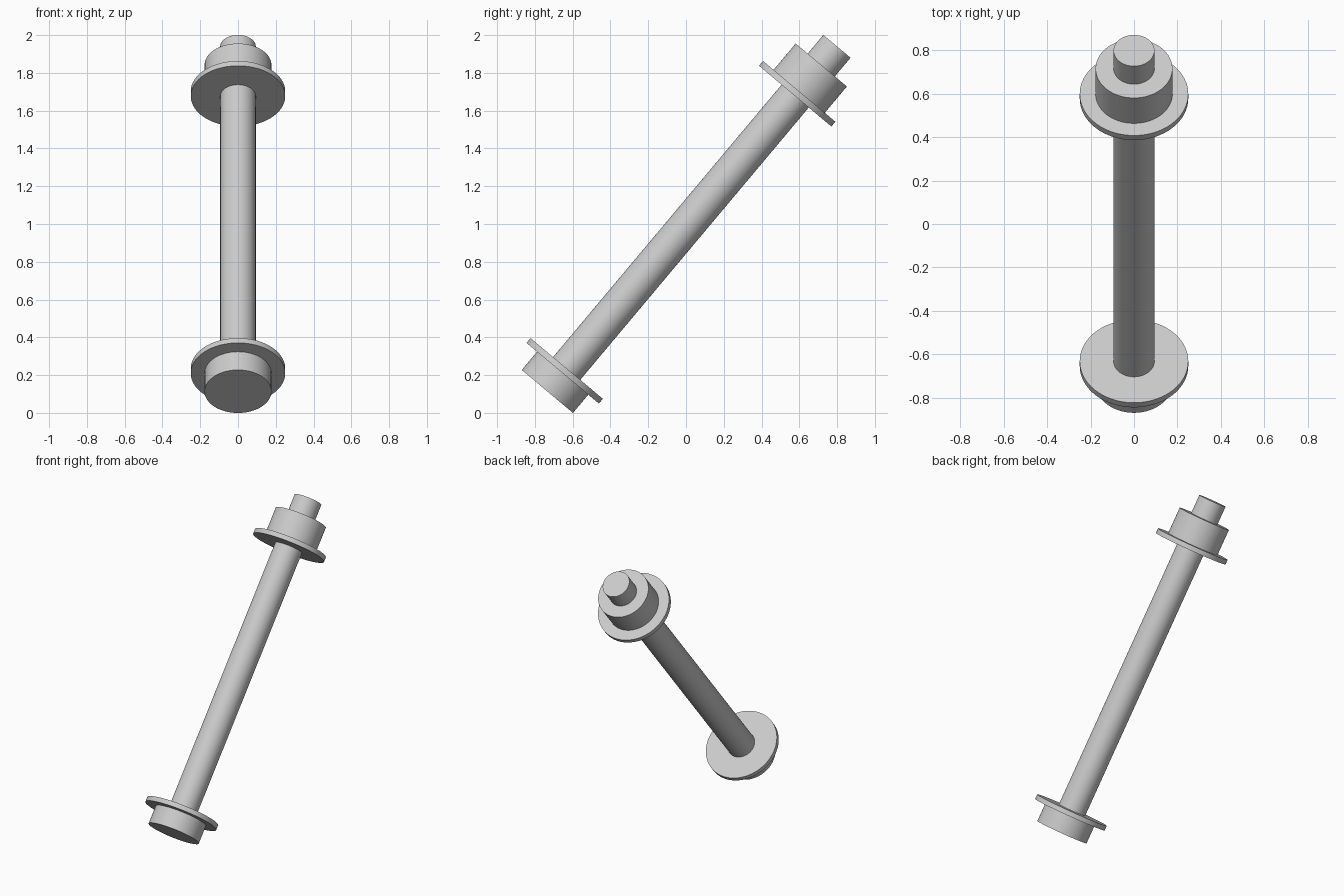
import bpy, math
from mathutils import Matrix, Vector

if "Cube" in bpy.data.objects:
    bpy.data.objects.remove(bpy.data.objects["Cube"])

# Bolt leaning 40 degrees backwards; parts are measured along its axis
TILT = math.radians(40)
BASE = Vector((0, -0.734, 0.1135))
ROT = Matrix.Rotation(-TILT, 4, 'X')

steel = bpy.data.materials.new("light grey steel")
steel.diffuse_color = (0.6, 0.6, 0.6, 1)
steel.use_nodes = True
steel.node_tree.nodes["Principled BSDF"].inputs["Base Color"].default_value = steel.diffuse_color


def disc(name, radius, start, end):
    """Smooth-sided cylinder from start to end along the tilted axis."""
    centre = BASE + ROT @ Vector((0, 0, (start + end) / 2))
    bpy.ops.mesh.primitive_cylinder_add(vertices=96, radius=radius, depth=end - start)
    ob = bpy.context.object
    ob.name = name
    ob.matrix_world = Matrix.Translation(centre) @ ROT
    ob.data.materials.append(steel)
    bpy.ops.object.shade_smooth_by_angle(angle=math.radians(30))
    return ob


# Round head and its washer at the low end
disc("bolt_head", 0.177, 0.0, 0.126)
disc("lower_washer", 0.25, 0.126, 0.159)
# Long plain shaft, sticking out past the nut
disc("shaft", 0.094, 0.159, 2.385)
# Washer and round nut at the high end
disc("upper_washer", 0.25, 2.041, 2.074)
disc("nut", 0.177, 2.074, 2.256)
